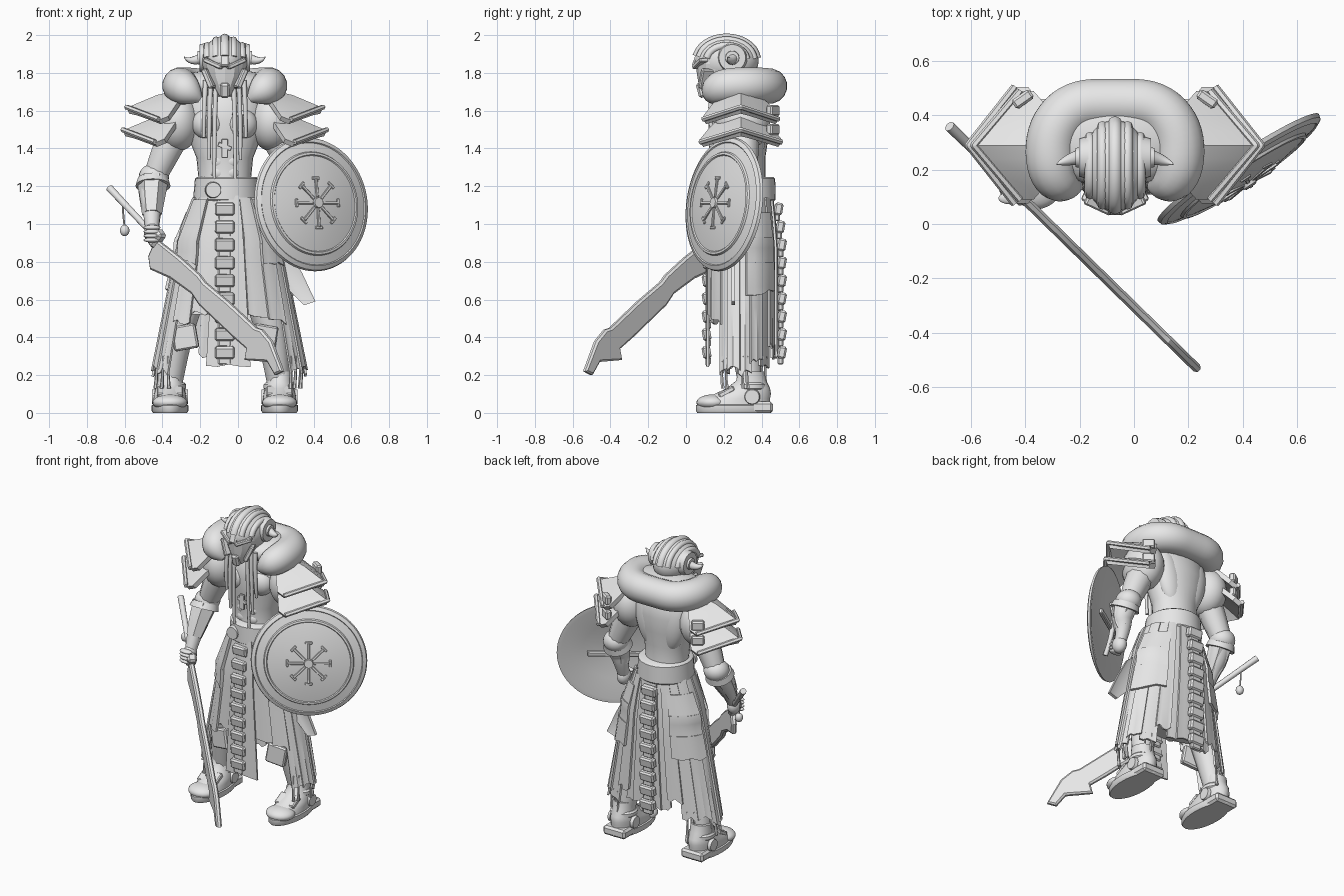
import bpy, bmesh, random
from math import sin, cos, pi, radians, sqrt
from mathutils import Matrix, Vector, Euler

random.seed(4)
if "Cube" in bpy.data.objects:
    bpy.data.objects.remove(bpy.data.objects["Cube"])
grey = bpy.data.materials.new("plain_grey")
grey.use_nodes = True
grey.diffuse_color = (.8, .8, .8, 1)
grey.node_tree.nodes["Principled BSDF"].inputs["Base Color"].default_value = (.8, .8, .8, 1)
MID = -.07  # body centre line
SIDES = (("left", 1), ("right", -1))

def finish(name, bm, angle=35, matrix=None):
    bmesh.ops.recalc_face_normals(bm, faces=bm.faces)
    if matrix:
        bm.transform(matrix)
    mesh = bpy.data.meshes.new(name)
    bm.to_mesh(mesh)
    bm.free()
    mesh.materials.clear()
    mesh.materials.append(grey)
    ob = bpy.data.objects.new(name, mesh)
    bpy.context.collection.objects.link(ob)
    bpy.ops.object.select_all(action="DESELECT")
    ob.select_set(True)
    bpy.context.view_layer.objects.active = ob
    bpy.ops.object.shade_smooth_by_angle(angle=radians(angle))

def loft(name, rings, n=28, angle=40, matrix=None):
    """Stacked ellipses: z, centre x, centre y, radius x, radius y."""
    bm = bmesh.new()
    loops = [[bm.verts.new((cx + rx * cos(2 * pi * i / n), cy + ry * sin(2 * pi * i / n), z))
              for i in range(n)] for z, cx, cy, rx, ry in rings]
    for a, b in zip(loops, loops[1:]):
        for i in range(n):
            bm.faces.new((a[i], a[i - 1], b[i - 1], b[i]))
    bm.faces.new(loops[0])
    bm.faces.new(loops[-1])
    finish(name, bm, angle, matrix)

def tube(name, points, radii, detail=3):
    """Smooth tapering tube through control points."""
    curve = bpy.data.curves.new(name, "CURVE")
    curve.dimensions, curve.bevel_depth = "3D", 1
    curve.bevel_resolution, curve.use_fill_caps = detail, True
    spline = curve.splines.new("NURBS")
    spline.points.add(len(points) - 1)
    for p, co, r in zip(spline.points, points, radii):
        p.co, p.radius = (*co, 1), r
    spline.order_u, spline.use_endpoint_u, spline.resolution_u = 3, True, 6
    ob = bpy.data.objects.new(name, curve)
    bpy.context.collection.objects.link(ob)
    mesh = bpy.data.meshes.new_from_object(ob.evaluated_get(bpy.context.evaluated_depsgraph_get()))
    bm = bmesh.new()
    bm.from_mesh(mesh)
    bpy.data.objects.remove(ob)
    bpy.data.meshes.remove(mesh)
    finish(name, bm, 50)

def solid(name, kind, loc, size, rot=(0, 0, 0), matrix=None):
    """Ball, disc (axis z) or bevelled box, size given as full extents."""
    bm = bmesh.new()
    if kind == "ball":
        bmesh.ops.create_uvsphere(bm, u_segments=24, v_segments=14, radius=.5)
    elif kind == "disc":
        bmesh.ops.create_cone(bm, cap_ends=True, segments=28, radius1=.5, radius2=.44, depth=1)
    else:
        bmesh.ops.create_cube(bm, size=1)
    bm.transform(Matrix.Diagonal((*size, 1)))
    if kind == "box":
        bmesh.ops.bevel(bm, geom=bm.edges[:], offset=min(size) * .22, segments=1, affect="EDGES")
    bm.transform(Matrix.Translation(loc) @ Euler([radians(a) for a in rot]).to_matrix().to_4x4())
    finish(name, bm, 35, matrix)

def prism(name, front, back, inset, depth):
    """Solid between two matching outlines, with raised inner faces."""
    bm = bmesh.new()
    a, b = ([bm.verts.new(p) for p in pts] for pts in (front, back))
    caps = [bm.faces.new(a), bm.faces.new(b[::-1])]
    for i in range(len(a)):
        bm.faces.new((a[i - 1], b[i - 1], b[i], a[i]))
    bmesh.ops.recalc_face_normals(bm, faces=bm.faces)
    bmesh.ops.inset_individual(bm, faces=caps, thickness=inset, depth=depth)
    finish(name, bm, 25)

def sheet(name, rows, thick, angle=30):
    """Thick plate from a grid of points."""
    bm = bmesh.new()
    grid = [[bm.verts.new(p) for p in row] for row in rows]
    for a, b in zip(grid, grid[1:]):
        for i in range(len(a) - 1):
            bm.faces.new((a[i], a[i + 1], b[i + 1], b[i]))
    bmesh.ops.recalc_face_normals(bm, faces=bm.faces)
    bmesh.ops.solidify(bm, geom=bm.faces[:], thickness=thick)
    finish(name, bm, angle)

def skirt_point(angle, z, out=0):
    hip = min(1, (1.2 - z) / .29)
    rx = .165 + .115 * hip + .13 * max(0, (.85 - z) / .65) + out
    ry = .155 + .03 * hip + out
    return Vector((-.045 + rx * cos(radians(angle)), .29 + ry * sin(radians(angle)), z))

def strip(name, angle, half, top, bottom, out, thick=.012):
    """Cloth panel wrapped on the flared skirt, with a ragged hem."""
    rows = []
    for j in range(7):
        hem = [random.uniform(-.02, .02) if j == 6 else 0 for i in range(5)]
        rows.append([skirt_point(angle + half * (i - 2) / 2, top + (bottom - top) * j / 6 + hem[i],
                                 out + .003 * (-1) ** i * j / 6) for i in range(5)])
    sheet(name, rows, thick)

# Torso with chest and stomach muscles
loft("torso", [(z, MID, .3, rx, ry) for z, rx, ry in (
    (1.1, .15, .14), (1.25, .14, .12), (1.35, .15, .12), (1.45, .19, .135), (1.55, .21, .14),
    (1.65, .2, .13), (1.72, .1, .08), (1.8, .07, .07))])
for side, s in SIDES:
    solid(side + "_chest", "ball", (MID + s * .085, .22, 1.53), (.18, .15, .17), (0, s * 15, 0))
    solid(side + "_back_muscle", "ball", (MID + s * .09, .36, 1.5), (.18, .13, .38), (0, s * 12, 0))
    for k in range(3):
        solid(side + "_abdominal", "ball", (MID + s * .035, .205, 1.27 + k * .06), (.08, .05, .07))
solid("chest_pendant", "box", (MID, .145, 1.4), (.035, .015, .1))
solid("pendant_bar", "box", (MID, .145, 1.41), (.075, .014, .025), (0, 20, 0))

# Head, masked helmet and horns
solid("helmet_dome", "ball", (MID, .215, 1.865), (.245, .34, .26))
loft("face_mask", [(1.68, MID, .12, .03, .04), (1.72, MID, .135, .055, .065), (1.78, MID, .15, .095, .09),
                   (1.85, MID, .16, .112, .11), (1.9, MID, .17, .1, .1)], 12, 20)
for k in range(-2, 3):
    dx = k * .046
    f = sqrt(1 - (dx / .125) ** 2)
    arc = [radians(a) for a in range(5, 171, 15)]
    tube("helmet_ridge", [(MID + dx, .215 + .157 * f * cos(a), 1.865 + .117 * f * sin(a)) for a in arc],
         [.027 if k == 0 else .02] * len(arc), 2)
solid("brow_crest", "box", (MID, .06, 1.87), (.05, .035, .08), (-20, 0, 0))
solid("chin_guard", "box", (MID, .085, 1.71), (.05, .05, .08), (15, 0, 0))
for side, s in SIDES:
    solid(side + "_brow", "box", (MID + s * .058, .075, 1.85), (.11, .05, .025), (0, -s * 22, s * 25))
    solid(side + "_cheek_plate", "box", (MID + s * .075, .12, 1.77), (.03, .1, .11), (0, s * 25, s * 25))
    solid(side + "_ear_disc", "disc", (MID + s * .115, .245, 1.88), (.16, .16, .035), (0, s * 90, 0))
    solid(side + "_ear_boss", "disc", (MID + s * .13, .245, 1.88), (.08, .08, .03), (0, s * 90, 0))
    tube(side + "_horn", [(MID + s * .12, .25, 1.88), (MID + s * .18, .235, 1.85), (MID + s * .215, .22, 1.885)],
         [.028, .024, .002])
    for k, low in enumerate((1.24, 1.34, 1.46)):
        x = MID + s * (.045 + .028 * k)
        tube(side + "_braid", [(x, .14, 1.76), (x + s * .01, .12, 1.6), (x + s * .01, .14, low)], [.014, .014, .009], 2)

# Thick oval collar, filled in towards the neck
half = [(.13, .14, 1.66), (.175, .14, 1.69), (.235, .19, 1.73), (.235, .34, 1.735), (.15, .44, 1.73)]
path = [(MID - x, y, z) for x, y, z in half] + [(MID, .445, 1.73)] + [(MID + x, y, z) for x, y, z in half[::-1]]
fat = [.02, .075, .095, .098, .095]
tube("collar", path, fat + [.092] + fat[::-1], 6)
solid("collar_lining", "ball", (MID, .315, 1.735), (.54, .36, .17))

# Spiked shoulder plates in two overlapping layers
for side, s in SIDES:
    for layer, drop, wide in (("upper", 0, .2), ("lower", .12, .215)):
        rows = []
        for k in range(-4, 5):
            t, y = abs(k) / 4, .29 + wide * k / 4
            inner = Vector((.2 + .1 * t * t, y, 1.72 - .15 * t * t))
            outer = Vector((.52 - .17 * t, y, 1.615 - .065 * t))
            rows.append([Vector((MID + s * (p.x + drop / 6), p.y, p.z - drop))
                         for p in (inner, inner.lerp(outer, .5) + Vector((0, 0, .015 * (1 - t))), outer)])
        sheet(f"{side}_{layer}_shoulder_plate", rows, .03, 20)
        edge = [row[2] + Vector((0, 0, .004)) for row in rows]
        tube(f"{side}_{layer}_plate_rim", [edge[0], edge[2], edge[4], edge[4], edge[6], edge[8]], [.014] * 6, 1)
    solid(side + "_shoulder", "ball", (MID + s * .25, .3, 1.54), (.24, .29, .31))
    for z in (1.5, 1.6):
        solid(side + "_shoulder_stud", "box", (MID + s * .34, .46, z), (.08, .04, .06), (0, 0, -s * 35))

# Arms, bracers and hands
for side, s, wrist, hand in (("right", -1, (.385, .18, 1.05), (.385, .135, .95)),
                             ("left", 1, (.37, .26, 1.08), (.375, .225, .98))):
    at = lambda p: (MID + s * p[0], p[1], p[2])
    elbow = (.365, .31, 1.26)
    tube(side + "_upper_arm", [at((.2, .3, 1.6)), at((.285, .3, 1.45)), at(elbow)], [.09, .092, .065])
    tube(side + "_forearm", [at(elbow), at((.39, .26, 1.17)), at(wrist), at(hand)], [.065, .075, .045, .035])
    solid(side + "_elbow_guard", "ball", at((.375, .31, 1.25)), (.16, .16, .14))
    tube(side + "_bracer", [at((.38, .29, 1.23)), at((.385, .24, 1.15)), at(wrist)], [.082, .072, .052], 1)
    solid(side + "_bracer_rim", "disc", at((.38, .29, 1.22)), (.185, .18, .04), (-25, 0, 0))
    solid(side + "_fist", "ball", at(hand), (.085, .1, .11))
    for k in range(4):
        solid(side + "_finger", "ball", (MID + s * hand[0], hand[1] - .04, hand[2] - .035 + k * .022), (.09, .045, .026))

# Legs and rounded heavy boots
for side, s in SIDES:
    x = MID + s * .29
    tube(side + "_leg", [(MID + s * .1, .3, 1.0), (MID + s * .2, .29, .62), (MID + s * .26, .31, .4), (x, .345, .12)],
         [.11, .1, .085, .06])
    solid(side + "_knee_guard", "box", (MID + s * .21, .215, .4), (.13, .04, .13), (0, s * 10, s * 10))
    loft(side + "_sole", [(0, x, .255, .09, .195), (.01, x, .255, .097, .203), (.04, x, .255, .097, .203),
                          (.045, x, .255, .09, .195)])
    solid(side + "_heel", "box", (x, .39, .03), (.165, .14, .06))
    loft(side + "_boot", [(z, x, y, rx, ry) for z, y, rx, ry in (
        (.04, .255, .09, .19), (.075, .27, .088, .175), (.1, .3, .085, .15), (.13, .33, .075, .115),
        (.17, .345, .068, .08), (.22, .345, .07, .07))])
    loft(side + "_boot_cuff", [(z, x, .345, r, r) for z, r in ((.12, .075), (.13, .085), (.15, .085), (.16, .075))])
    solid(side + "_toe_cap", "ball", (x, .14, .055), (.185, .17, .085))
    solid(side + "_instep_plate", "box", (x, .215, .11), (.14, .09, .03), (28, 0, 0))
    for t in (-1, 1):
        solid(side + "_ankle_disc", "disc", (x + t * .085, .35, .085), (.085, .085, .02), (0, t * 90, 0))

# Belt and flared skirt of overlapping strips
loft("belt", [(1.12, -.06, .3, .165, .165), (1.13, -.06, .3, .178, .175), (1.24, -.06, .3, .168, .172),
              (1.25, -.06, .3, .155, .16)])
solid("belt_buckle", "disc", (-.13, .135, 1.18), (.09, .09, .03), (90, 0, 0))
rings = []
for z in (1.15, 1.0, .91, .7, .52):
    east, south = skirt_point(0, z, -.02), skirt_point(-90, z, -.02)
    rings.append((z, south.x, east.y, east.x - south.x, east.y - south.y))
loft("inner_skirt", rings)
strip("front_panel", -91, 17, 1.15, .26, 0)
strip("back_panel", 90, 15, 1.15, .3, .012)
for side, s in SIDES:
    for a, half, low, out in ((-62, 11, .52, -.004), (-44, 10, .48, .006), (-29, 8, .22, 0), (-12, 10, .24, .008),
                              (7, 11, .21, 0), (26, 10, .27, .008), (44, 10, .25, 0), (60, 8, .36, .008), (72, 7, .3, 0)):
        strip(side + "_skirt_strip", a if s > 0 else 180 - a, half, 1.14, low, out)
    for k in range(3):
        strip(side + "_hip_plate", 34 if s > 0 else 146, 25, 1.06 - k * .13, .88 - k * .12, .014 + k * .005, .016)
    strip(side + "_front_hip_plate", -38 if s > 0 else 218, 16, 1.13, .8, .014, .015)
    for a in (-32, -24, 4, 12, 40, 48):
        p = skirt_point(a if s > 0 else 180 - a, .3, -.005)
        tube(side + "_tassel", [p, p - Vector((0, .01, .08)), p - Vector((random.uniform(-.01, .01), 0, .17))],
             [.006, .006, .011], 1)
flap = ((.17, .95), (.27, .87), (.34, .74), (.41, .59), (.35, .57), (.26, .66), (.18, .82))
prism("side_flap", [(x, .24, z) for x, z in flap], [(x, .26, z) for x, z in flap], .012, -.004)

# Segmented chains down the front and back
for name, a, turn, out in (("front", -90, 1, -.004), ("back", 90, -1, .033)):
    for k in range(9):
        z = 1.08 - k * .095
        p = skirt_point(a, z, out)
        solid(name + "_chain_block", "box", (MID, p.y, z), (.105, .045, .066), (turn * 10, 0, 0))
        solid(name + "_chain_link", "box", (MID, p.y + turn * .008, z - .045), (.07, .03, .04))

# Round domed shield with spoked emblem and rear grips
face = Vector((.55, -.83, .12)).to_track_quat("Z", "Y").to_matrix().to_4x4()
place = Matrix.Translation((.39, .2, 1.105)) @ face
dome = ((.001, .06), (.14, .053), (.255, .03), (.26, .036), (.272, .034), (.277, .024), (.325, .012), (.33, .017),
        (.352, .006), (.357, -.01), (.33, -.01), (.2, .017), (.001, .04))
loft("shield", [(h, 0, 0, r, r) for r, h in dome], 64, 25, place)
solid("shield_boss", "disc", (0, 0, .062), (.06, .06, .02), matrix=place)
for k in range(8):
    turn = Matrix.Rotation(k * pi / 4, 4, "Z")
    solid("shield_spoke", "box", (.08, 0, .058), (.1, .016, .012), matrix=place @ turn)
    solid("shield_spoke_end", "box", (.132, 0, .054), (.016, .045, .012), matrix=place @ turn)
solid("shield_grip", "box", (0, 0, -.015), (.34, .035, .025), matrix=place)
tube("shield_brace", [place @ Vector(p) for p in ((-.07, -.18, .005), (-.02, 0, -.06), (-.07, .18, .005))], [.015] * 3)

# Long barbed sword held point down
def along(x, z=None):
    return Vector((x, .36 - (x + .68) * .978, 1.19 - (x + .68) * 1.065 if z is None else z))
blade = [(-.43, .92), (-.3, .82), (-.2, .73), (-.17, .69), (-.05, .59), (.1, .45), (.13, .44), (.18, .38), (.24, .22),
         (.2, .2), (.16, .27), (.04, .28), (.05, .34), (-.02, .4), (-.2, .57), (-.24, .63), (-.35, .71), (-.46, .76),
         (-.47, .83)]
off = Vector((.7, .71, 0)) * .008
prism("sword_blade", [along(*p) - off for p in blade], [along(*p) + off for p in blade], .012, .009)
tube("sword_handle", [along(-.68), along(-.55), along(-.42)], [.02, .016, .018])
solid("sword_guard", "box", along(-.43), (.06, .06, .1), (0, 45, -45))
hang = along(-.61)
tube("charm_cord", [hang, hang - Vector((0, 0, .06)), hang - Vector((-.01, 0, .13))], [.005] * 3, 1)
solid("charm", "ball", hang - Vector((-.01, 0, .15)), (.05, .05, .06))
